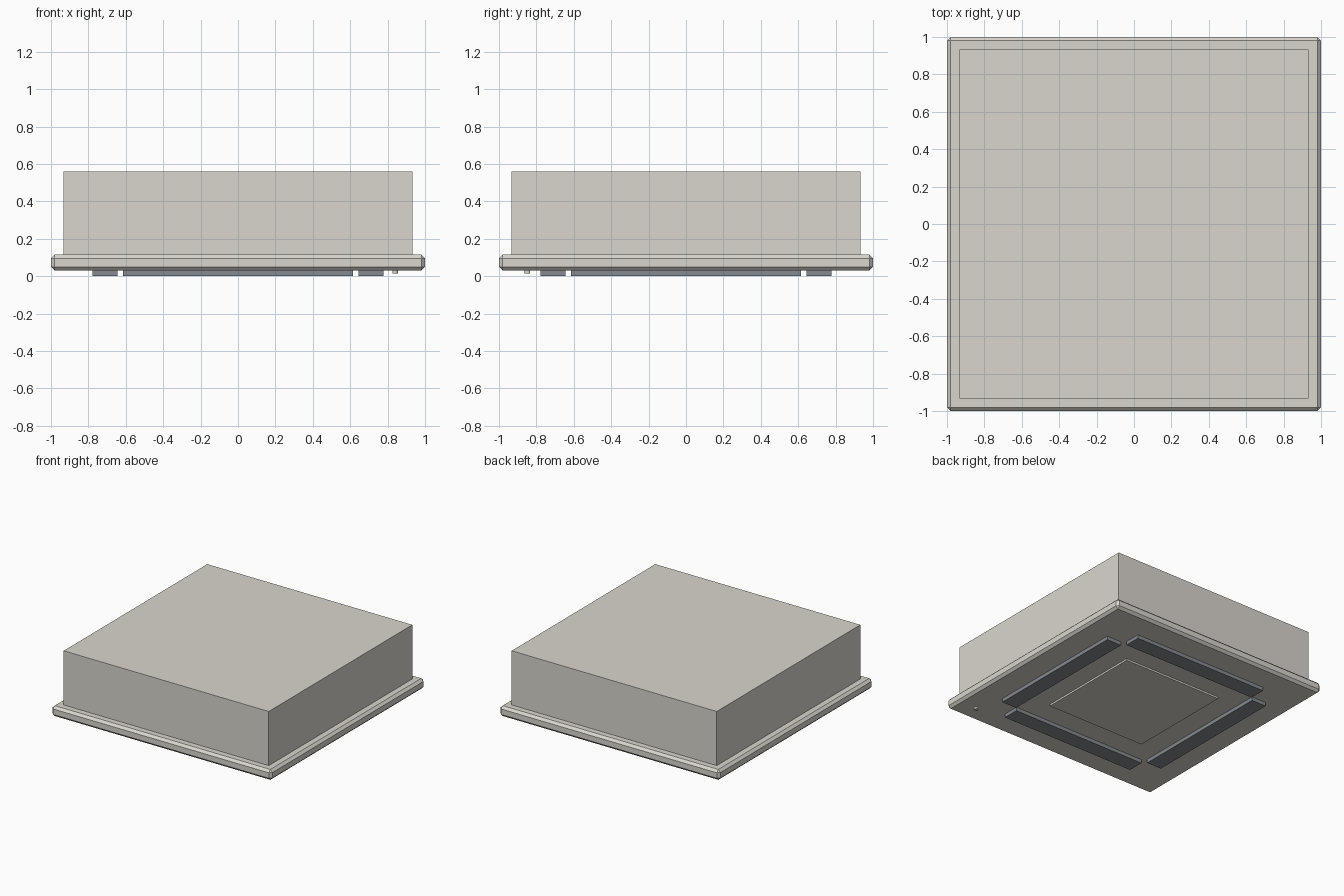
import bpy, bmesh
from mathutils import Matrix, Vector

if "Cube" in bpy.data.objects:
    bpy.data.objects.remove(bpy.data.objects["Cube"])


def material(name, rgb):
    m = bpy.data.materials.new(name)
    m.diffuse_color = (*rgb, 1)
    m.use_nodes = True
    m.node_tree.nodes["Principled BSDF"].inputs["Base Color"].default_value = m.diffuse_color
    return m


casing = material("warm_light_grey", (0.70, 0.67, 0.62))
slate = material("slate_grey", (0.24, 0.26, 0.28))


def finish(name, bm, mat):
    me = bpy.data.meshes.new(name)
    bm.to_mesh(me)
    bm.free()
    me.materials.append(mat)
    ob = bpy.data.objects.new(name, me)
    bpy.context.collection.objects.link(ob)
    return ob


def box(name, centre, half, z0, z1, mat, bevel=0):
    bm = bmesh.new()
    size = Vector((half[0] * 2, half[1] * 2, z1 - z0))
    mid = Vector((centre[0], centre[1], (z0 + z1) / 2))
    bmesh.ops.create_cube(bm, size=1, matrix=Matrix.Translation(mid) @ Matrix.Diagonal((*size, 1)))
    if bevel:
        bmesh.ops.bevel(bm, geom=bm.edges[:], offset=bevel, segments=1, affect='EDGES')
    return finish(name, bm, mat)


# Housing above the ceiling and chamfered face panel
box("housing", (0, 0), (0.932, 0.932), 0.10, 0.56, casing)
box("face_panel", (0, 0), (1, 1), 0.03, 0.115, casing, 0.02)

# Raised centre grille plate on the underside
box("intake_plate", (0, 0), (0.45, 0.45), 0.015, 0.04, casing)

# Four air outlets around the centre
for side, s in (("front", -1), ("back", 1)):
    box("air_outlet_" + side, (0, s * 0.712), (0.615, 0.067), 0, 0.04, slate)
for side, s in (("left", -1), ("right", 1)):
    box("air_outlet_" + side, (s * 0.712, 0), (0.067, 0.615), 0, 0.04, slate)

# Small round indicator in the front right corner
bm = bmesh.new()
bmesh.ops.create_cone(bm, cap_ends=True, segments=12, radius1=0.015, radius2=0.015, depth=0.025,
                      matrix=Matrix.Translation((0.84, -0.848, 0.0275)))
finish("indicator", bm, casing)
